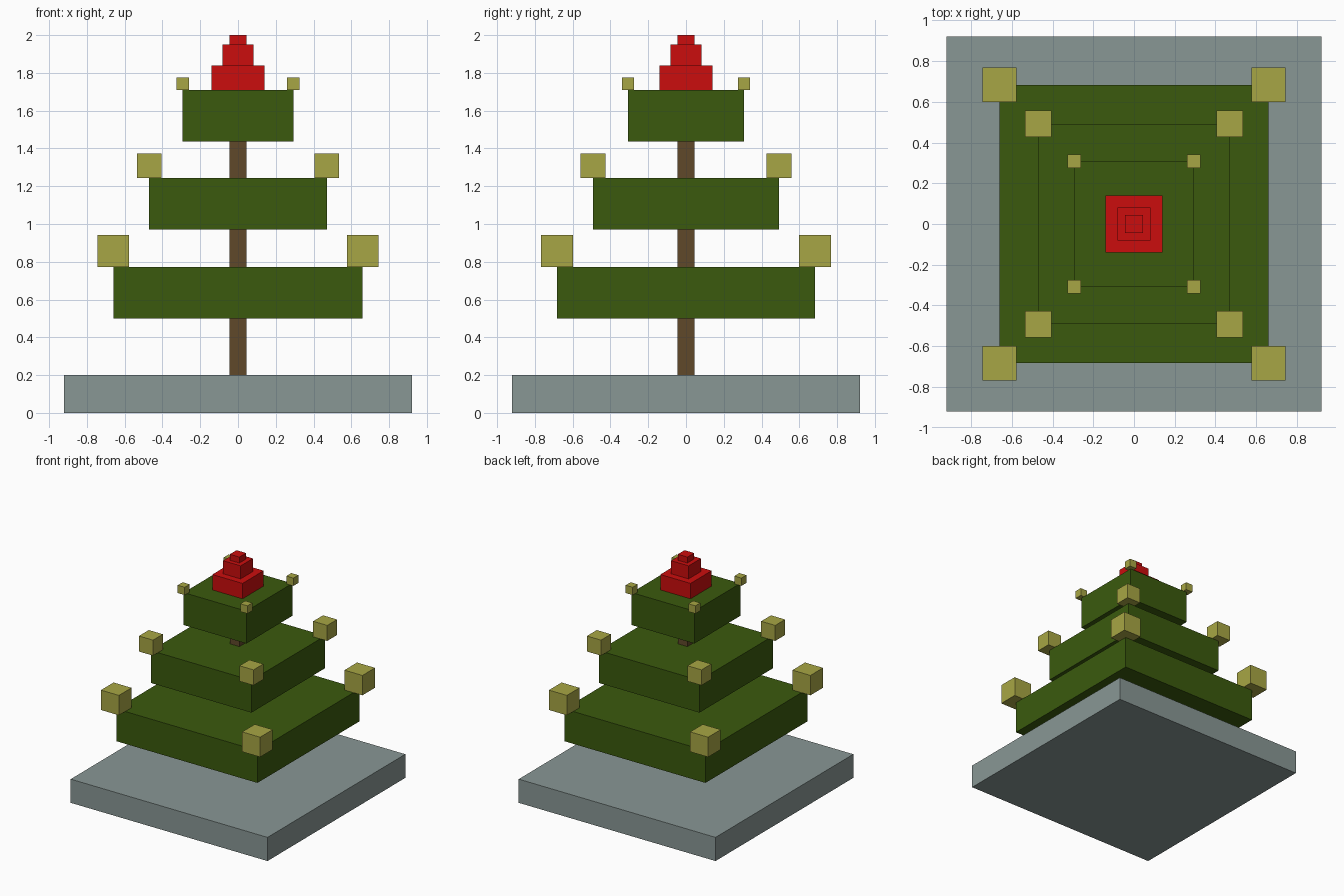
import bpy

default = bpy.data.objects.get("Cube")
if default:
    bpy.data.objects.remove(default, do_unlink=True)


def material(name, rgb):
    mat = bpy.data.materials.new(name)
    mat.use_nodes = True
    colour = (*rgb, 1.0)
    mat.diffuse_color = colour
    mat.node_tree.nodes["Principled BSDF"].inputs["Base Color"].default_value = colour
    return mat


grey = material("stone_grey", (0.25, 0.31, 0.30))
brown = material("bark_brown", (0.115, 0.065, 0.023))
green = material("pine_green", (0.043, 0.102, 0.004))
yellow = material("lantern_yellow", (0.39, 0.38, 0.058))
red = material("topper_red", (0.60, 0.004, 0.004))


def box(name, half_x, half_y, bottom, top, mat, x=0, y=0):
    """Box given by half widths and its bottom and top heights."""
    bpy.ops.mesh.primitive_cube_add(size=2, location=(x, y, (bottom + top) / 2))
    obj = bpy.context.object
    obj.name = name
    obj.scale = (half_x, half_y, (top - bottom) / 2)
    bpy.ops.object.transform_apply(location=False, rotation=False, scale=True)
    obj.data.materials.append(mat)
    return obj


# Ground slab and trunk
box("base_slab", 0.92, 0.92, 0, 0.2, grey)
box("trunk", 0.044, 0.044, 0.2, 1.44, brown)

# Foliage tiers, each with a cube ornament centred on every top corner
tiers = [
    ("lower", 0.66, 0.683, 0.50, 0.773, 0.168),
    ("middle", 0.47, 0.492, 0.97, 1.243, 0.131),
    ("upper", 0.293, 0.307, 1.436, 1.71, 0.066),
]
for label, hx, hy, bottom, top, size in tiers:
    box(f"{label}_foliage", hx, hy, bottom, top, green)
    for side, sx in (("left", 1), ("right", -1)):
        for end, sy in (("front", -1), ("back", 1)):
            box(f"{label}_ornament_{end}_{side}", size / 2, size / 2,
                top, top + size, yellow, sx * hx, sy * hy)

# Stepped topper
steps = [(0.141, 1.71, 1.84), (0.082, 1.84, 1.95), (0.045, 1.95, 2.0)]
for i, (half, bottom, top) in enumerate(steps, 1):
    box(f"topper_step_{i}", half, half, bottom, top, red)
